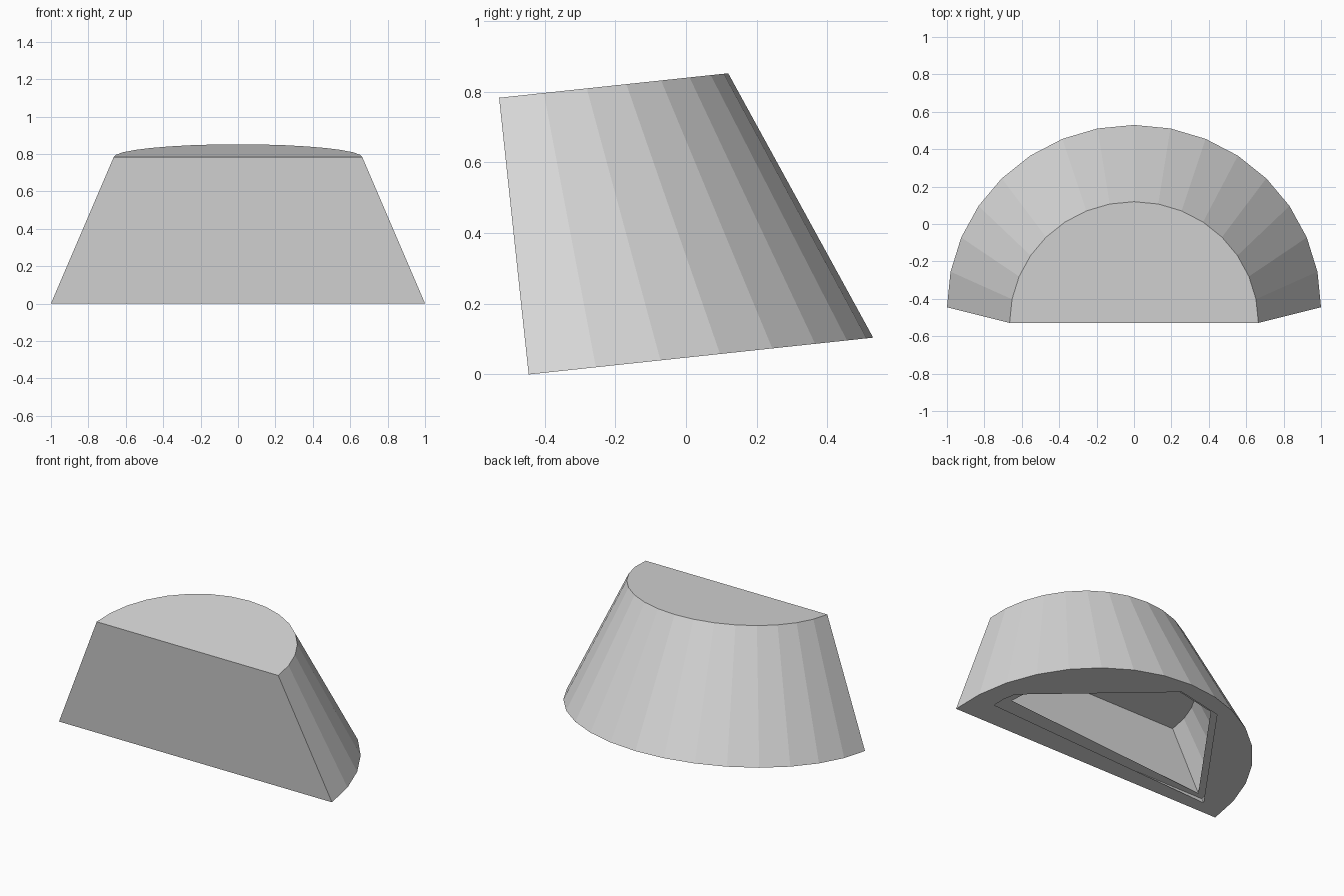
import bpy, bmesh, math
from mathutils import Matrix, Vector

cube = bpy.data.objects.get("Cube")
if cube:
    bpy.data.objects.remove(cube, do_unlink=True)

SEGMENTS = 16
HEIGHT = 0.787
STEP = 0.025           # depth of the recessed ledge inside the rim
TILT = math.radians(6.1)

grey = bpy.data.materials.new("light_grey")
grey.use_nodes = True
grey.diffuse_color = (0.7, 0.7, 0.7, 1)
grey.node_tree.nodes["Principled BSDF"].inputs["Base Color"].default_value = (0.7, 0.7, 0.7, 1)


def half_round(radius, h, depth=0.98, offset=0.0):
    """Half-ellipse outline with its flat side towards the front."""
    steps = [math.pi * i / SEGMENTS for i in range(SEGMENTS + 1)]
    return [Vector((radius * math.cos(t), offset + depth * radius * math.sin(t), h))
            for t in steps]


def add_loop(bm, points):
    return [bm.verts.new(p) for p in points]


def finish(name, bm):
    mesh = bpy.data.meshes.new(name)
    bm.to_mesh(mesh)
    bm.free()
    mesh.materials.append(grey)
    obj = bpy.data.objects.new(name, mesh)
    bpy.context.collection.objects.link(obj)
    # Lean the part back on its front bottom edge
    mesh.transform(Matrix.Translation((0, -0.445, 0)) @ Matrix.Rotation(TILT, 4, 'X'))


# Hollow half-cone body: top, outer wall, rim, step, ledge, cavity wall, ceiling
mouth = half_round(0.845, 0, 0.96, 0.078)
ledge = half_round(0.78, STEP, 0.96, 0.11)
outlines = [
    half_round(0.665, HEIGHT),
    half_round(1.0, 0),
    mouth,
    half_round(0.835, STEP, 0.96, 0.078),
    ledge,
    half_round(0.618, 0.427, 0.98, 0.11),
]
bm = bmesh.new()
loops = [add_loop(bm, outline) for outline in outlines]
for first, second in zip(loops, loops[1:]):
    for i in range(SEGMENTS + 1):
        j = (i + 1) % (SEGMENTS + 1)
        bm.faces.new((first[i], first[j], second[j], second[i]))
bm.faces.new(loops[0])
bm.faces.new(loops[-1])
bmesh.ops.recalc_face_normals(bm, faces=bm.faces[:])
finish("half_cone_body", bm)


# Flat lips that narrow a round opening to a few straight edges
def lip(name, outline, breaks, tip_end, tip_factor):
    def at(t):
        i = min(int(t), SEGMENTS - 1)
        return outline[i].lerp(outline[i + 1], t - i)

    bm = bmesh.new()
    # Caps between each straight edge and the round outline
    for a, b in zip(breaks, breaks[1:]):
        between = outline[math.floor(a) + 1:b]
        bm.faces.new(reversed(add_loop(bm, [at(a), *between, at(b)])))
    # Sliver along the flat front
    tip = outline[0].lerp(outline[tip_end], tip_factor)
    bm.faces.new(reversed(add_loop(bm, [outline[-1], outline[0], tip])))
    finish(name, bm)


lip("rim_lip", mouth, (1.5, 8, 10, SEGMENTS), 1, 0.5)
lip("ledge_lip", ledge, (0, 2, 8, 10, SEGMENTS), 2, 0.4)
